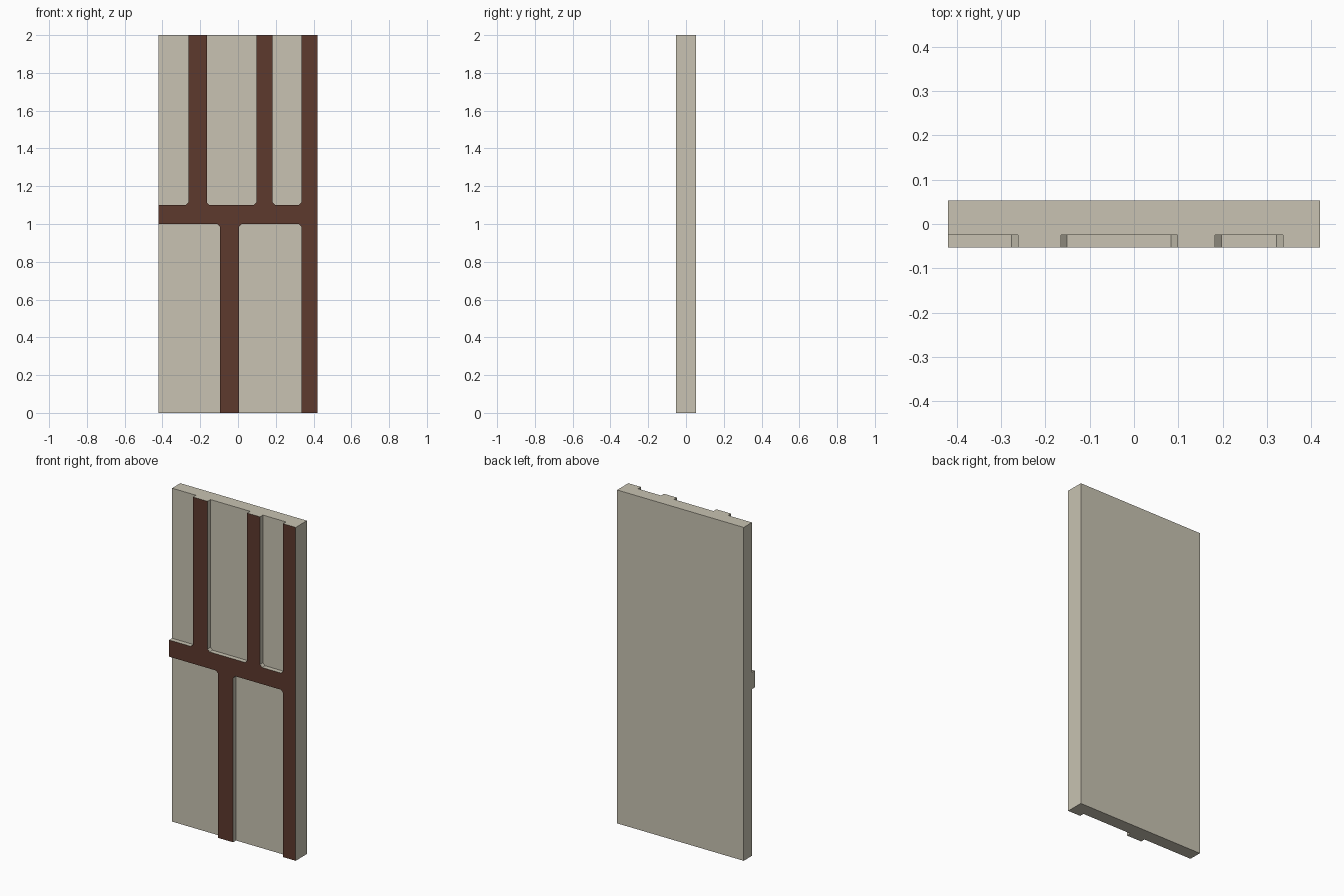
import bpy
import bmesh
from mathutils import Vector

cube = bpy.data.objects.get("Cube")
if cube:
    bpy.data.objects.remove(cube, do_unlink=True)

HALF_W, HEIGHT = 0.42, 2.0
BACK, PANEL, FRONT = 0.053, -0.025, -0.053
CHAMFER = 0.014


def material(name, rgb):
    mat = bpy.data.materials.new(name)
    mat.use_nodes = True
    mat.diffuse_color = (*rgb, 1)
    mat.node_tree.nodes["Principled BSDF"].inputs["Base Color"].default_value = (*rgb, 1)
    return mat


plaster = material("plaster beige", (0.58, 0.545, 0.445))
timber = material("timber brown", (0.110, 0.041, 0.026))


def add_object(name, bm, *mats):
    mesh = bpy.data.meshes.new(name)
    bm.to_mesh(mesh)
    bm.free()
    for mat in mats:
        mesh.materials.append(mat)
    obj = bpy.data.objects.new(name, mesh)
    bpy.context.collection.objects.link(obj)
    return obj


def chamfer_inner_corners(outline):
    """Cut the corners where a post meets the rail."""
    result = []
    for i, p in enumerate(outline):
        p = Vector(p)
        before = (p - Vector(outline[i - 1])).normalized()
        after = (Vector(outline[(i + 1) % len(outline)]) - p).normalized()
        if before.cross(after) < 0:
            result += [p - before * CHAMFER, p + after * CHAMFER]
        else:
            result.append(p)
    return result


# Wall board
bm = bmesh.new()
bmesh.ops.create_cube(bm, size=1)
bmesh.ops.scale(bm, vec=(2 * HALF_W, BACK - PANEL, HEIGHT), verts=bm.verts)
bmesh.ops.translate(bm, vec=(0, (BACK + PANEL) / 2, HEIGHT / 2), verts=bm.verts)
add_object("wall_board", bm, plaster)

# Raised timber frame: one rail, an edge post, a lower post and two upper posts
low, high = 1.0, 1.1
edge = 0.336
outline = [(-0.095, 0), (0.005, 0), (0.005, low), (edge, low), (edge, 0), (HALF_W, 0),
           (HALF_W, HEIGHT), (edge, HEIGHT), (edge, high)]
for right, left in ((0.183, 0.098), (-0.165, -0.262)):
    outline += [(right, high), (right, HEIGHT), (left, HEIGHT), (left, high)]
outline += [(-HALF_W, high), (-HALF_W, low), (-0.095, low)]

bm = bmesh.new()
points = chamfer_inner_corners(outline)
front = [bm.verts.new((p.x, FRONT, p.y)) for p in points]
back = [bm.verts.new((p.x, PANEL, p.y)) for p in points]
bm.faces.new(front).material_index = 1
for i in range(len(points)):
    bm.faces.new((front[i], front[i - 1], back[i - 1], back[i]))
bm.normal_update()
add_object("timber_frame", bm, plaster, timber)
